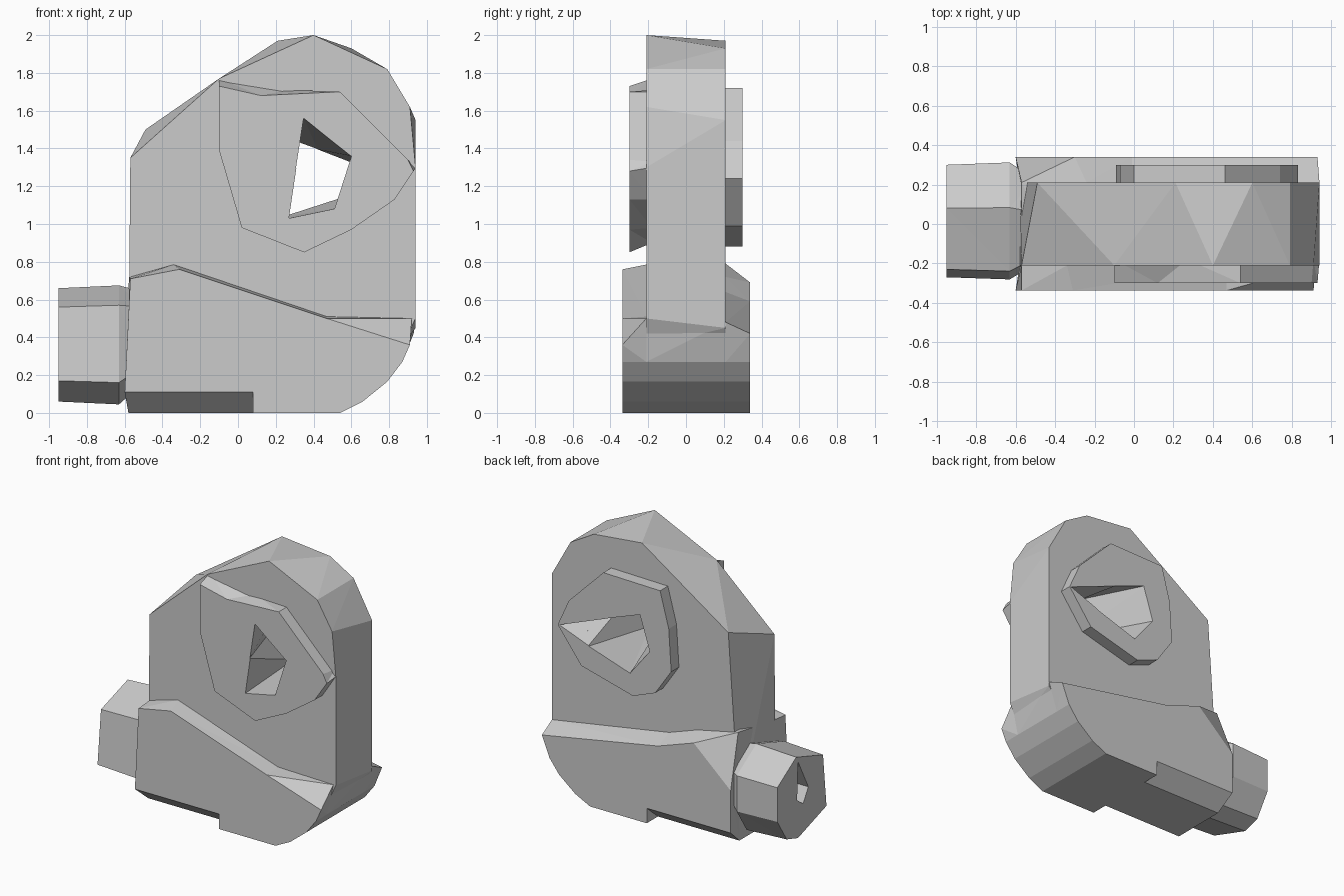
import bpy, bmesh
from mathutils import Vector

cube = bpy.data.objects.get("Cube")
if cube:
    bpy.data.objects.remove(cube, do_unlink=True)

grey = bpy.data.materials.new("plain grey")
grey.use_nodes = True
GREY = (0.6, 0.6, 0.6, 1)
grey.diffuse_color = GREY
grey.node_tree.nodes["Principled BSDF"].inputs["Base Color"].default_value = GREY


def loft(name, slices, axis="y"):
    """Skin closed outlines with equal point counts; each slice is (position, points)."""
    bm = bmesh.new()
    rings = []
    for pos, pts in slices:
        if axis == "y":
            rings.append([bm.verts.new((a, pos, b)) for a, b in pts])
        else:
            rings.append([bm.verts.new((pos, a, b)) for a, b in pts])
    for r, s in zip(rings, rings[1:]):
        for i in range(len(r)):
            j = (i + 1) % len(r)
            bm.faces.new((r[i], r[j], s[j], s[i]))
    bm.faces.new(rings[0])
    bm.faces.new(rings[-1])
    bmesh.ops.remove_doubles(bm, verts=bm.verts, dist=0.0005)
    bmesh.ops.triangulate(bm, faces=bm.faces)
    bmesh.ops.recalc_face_normals(bm, faces=bm.faces)
    mesh = bpy.data.meshes.new(name)
    bm.to_mesh(mesh)
    bm.free()
    mesh.materials.append(grey)
    ob = bpy.data.objects.new(name, mesh)
    bpy.context.collection.objects.link(ob)
    return ob


def cut(targets, cutter):
    """Subtract the cutter from each target, then drop it."""
    cutter.hide_render = True
    for ob in targets:
        mod = ob.modifiers.new("hole", "BOOLEAN")
        mod.operation = "DIFFERENCE"
        mod.solver = "EXACT"
        mod.object = cutter
        bpy.context.view_layer.objects.active = ob
        bpy.ops.object.modifier_apply(modifier=mod.name)
    bpy.data.objects.remove(cutter, do_unlink=True)


# Upright plate, with front and back outlines that differ slightly
plate_front = [(-.58, .2), (-.57, 1.35), (-.1, 1.77), (.4, 2), (.79, 1.82),
               (.91, 1.62), (.94, 1.3), (.94, .5), (.87, .35)]
plate_back = [(-.58, .2), (-.49, 1.5), (.21, 1.97), (.6, 1.93), (.79, 1.82),
              (.94, 1.55), (.94, 1.3), (.94, .45), (.87, .35)]
plate = loft("upright_plate", [(-.21, plate_front), (.21, plate_back)])

# Wide base with a rounded heel and a bevelled lower edge on one half
heel = [(.54, 0), (.66, .06), (.79, .165), (.87, .27)]
bevel_edge = [(-.6, .11), (.08, .11), (.08, 0)]
flat_edge = [(-.58, 0), (.08, 0), (.08, 0)]
loft("base", [
    (-.337, bevel_edge + heel + [(.91, .36), (.47, .5), (-.31, .76), (-.57, .71)]),
    (-.21, flat_edge + heel + [(.92, .5), (.47, .51), (-.34, .785), (-.57, .72)]),
    (.21, flat_edge + heel + [(.94, .48), (-.01, .64), (-.24, .72), (-.57, .79)]),
    (.34, bevel_edge + heel + [(.93, .42), (-.01, .59), (-.3, .69), (-.6, .42)]),
])

# Raised bosses on both faces
front_rim = [(-.1, 1.73), (-.1, 1.39), (.02, .98), (.35, .85), (.6, .97),
             (.83, 1.13), (.93, 1.28), (.9, 1.34), (.54, 1.7), (.12, 1.68)]
front_root = [(-.1, 1.77), (-.1, 1.39), (.04, 1), (.35, .9), (.6, .98),
              (.83, 1.13), (.94, 1.3), (.91, 1.33), (.54, 1.7), (.27, 1.71)]
front_boss = loft("front_boss", [(-.3, front_rim), (-.18, front_root)])
back_rim = [(.46, 1.72), (0, 1.71), (-.07, 1.45), (-.09, 1.14), (.04, .95),
            (.22, .88), (.64, .99), (.83, 1.24), (.74, 1.44)]
back_boss = loft("back_boss", [(.18, back_rim), (.3, back_rim)])

# Skewed hole through plate and bosses
hole_front = [(.6, 1.36), (.48, 1.455), (.35, 1.56), (.31, 1.3), (.27, 1.03), (.51, 1.08)]
hole_back = [(.82, 1.24), (.42, 1.395), (.16, 1.49), (.08, 1.24), (.24, 1.04), (.58, 1.15)]
cut([plate, front_boss, back_boss],
    loft("hole_cutter", [(-.31, hole_front), (.31, hole_back)]))

# Side spout with a narrow recess in its end
spout_end = [(.08, .66), (-.23, .56), (-.27, .17), (.06, .06), (.19, .1), (.3, .27), (.3, .52)]
spout_root = [(y * 1.04, .36 + (z - .36) * 1.05) for y, z in spout_end]
spout_inner = [(y * .75, .4 + (z - .36) * .8) for y, z in spout_end]
spout = loft("side_spout", [(-.95, spout_end), (-.63, spout_root), (-.5, spout_inner)], "x")
slit = [(.06, .62), (-.06, .39), (0, .29), (.07, .34)]
cut([spout], loft("slit_cutter", [(-1, slit), (-.75, slit)], "x"))
